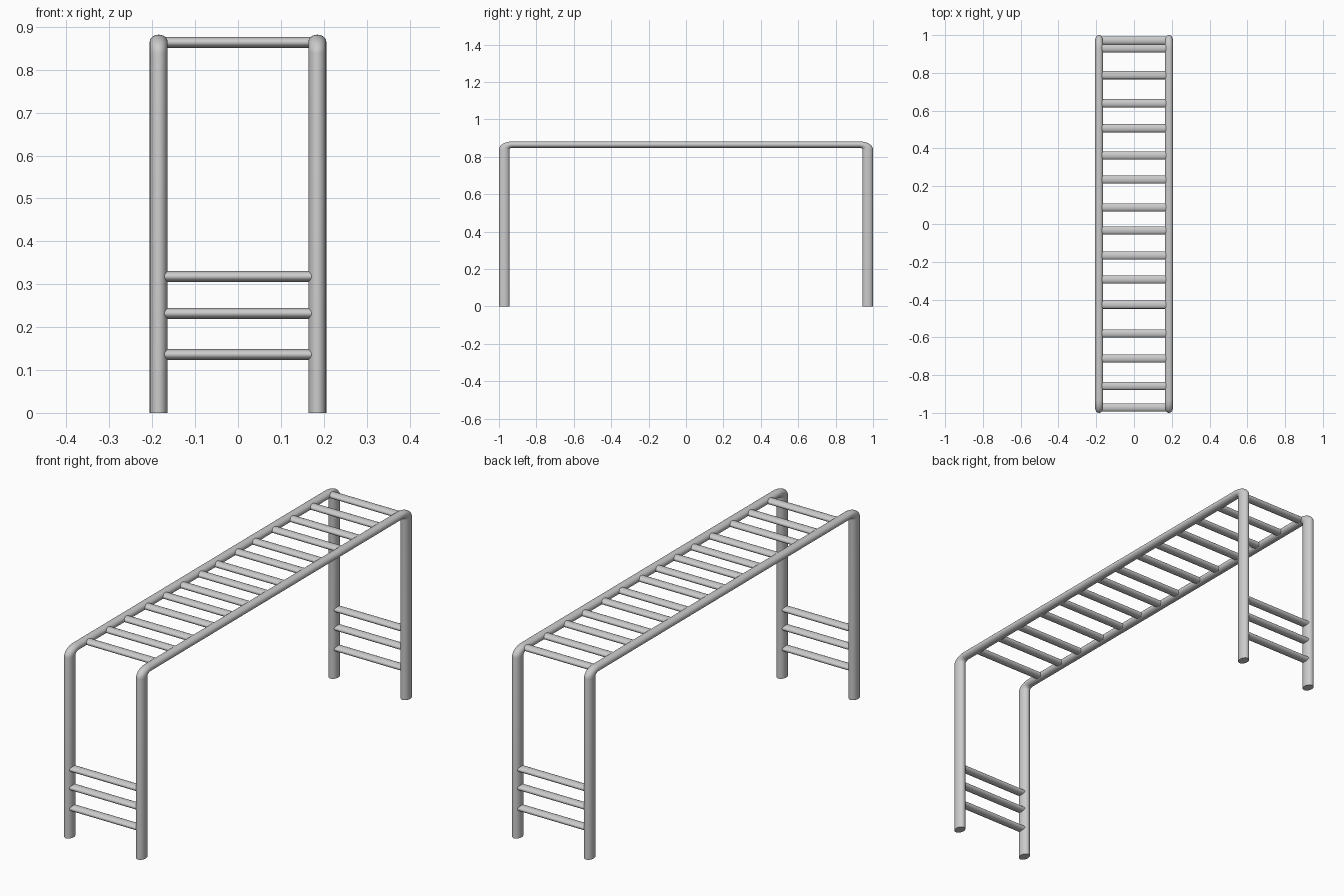
import bpy, math

if "Cube" in bpy.data.objects:
    bpy.data.objects.remove(bpy.data.objects["Cube"])

# Round tubes squashed to an oval: wider in y, flatter in z
SY, SZ = 1.357, 0.81
LEG_X, LEG_Y, TOP_Z = 0.185, 0.9715, 0.865


def tube(name, points, radius):
    """Sweep a circle along a path, then apply the oval stretch."""
    cu = bpy.data.curves.new(name, 'CURVE')
    cu.dimensions = '3D'
    cu.bevel_depth = radius
    cu.bevel_resolution = 10
    cu.use_fill_caps = True
    sp = cu.splines.new('POLY')
    sp.points.add(len(points) - 1)
    for p, (x, y, z) in zip(sp.points, points):
        p.co = (x, y / SY, z / SZ, 1)
    ob = bpy.data.objects.new(name, cu)
    bpy.context.collection.objects.link(ob)
    ob.scale = (1, SY, SZ)
    bpy.ops.object.select_all(action='DESELECT')
    ob.select_set(True)
    bpy.context.view_layer.objects.active = ob
    bpy.ops.object.convert(target='MESH')
    bpy.ops.object.transform_apply(location=False, rotation=False, scale=True)
    bpy.ops.object.shade_smooth_by_angle(angle=math.radians(40))
    return ob


# Side frames: leg, bend, overhead rail, bend, leg
R, N = 0.033, 8
bend = []
for i in range(N + 1):
    a = math.pi / 2 * i / N
    bend.append((-LEG_Y + R * SY * (1 - math.cos(a)),
                 TOP_Z - R * SZ * (1 - math.sin(a))))
half = [(-LEG_Y, 0)] + bend
path = half + [(-y, z) for y, z in reversed(half)]
for side, x in (("left", -LEG_X), ("right", LEG_X)):
    tube(side + "_frame", [(x, y, z) for y, z in path], 0.021)


def rung(name, y, z):
    tube(name, [(-0.178, y, z), (0.178, y, z)], 0.016)


# Overhead rungs, slightly unevenly spaced
for i, y in enumerate((0.93, 0.788, 0.639, 0.507, 0.363, 0.235, 0.088,
                       -0.034, -0.167, -0.294, -0.427, -0.579, -0.712, -0.857)):
    rung(f"overhead_rung_{i + 1}", y, 0.864)

# Climbing steps between the legs at both ends
for end, y in (("front", -LEG_Y), ("back", LEG_Y)):
    for i, z in enumerate((0.136, 0.232, 0.318)):
        rung(f"{end}_step_{i + 1}", y, z)
